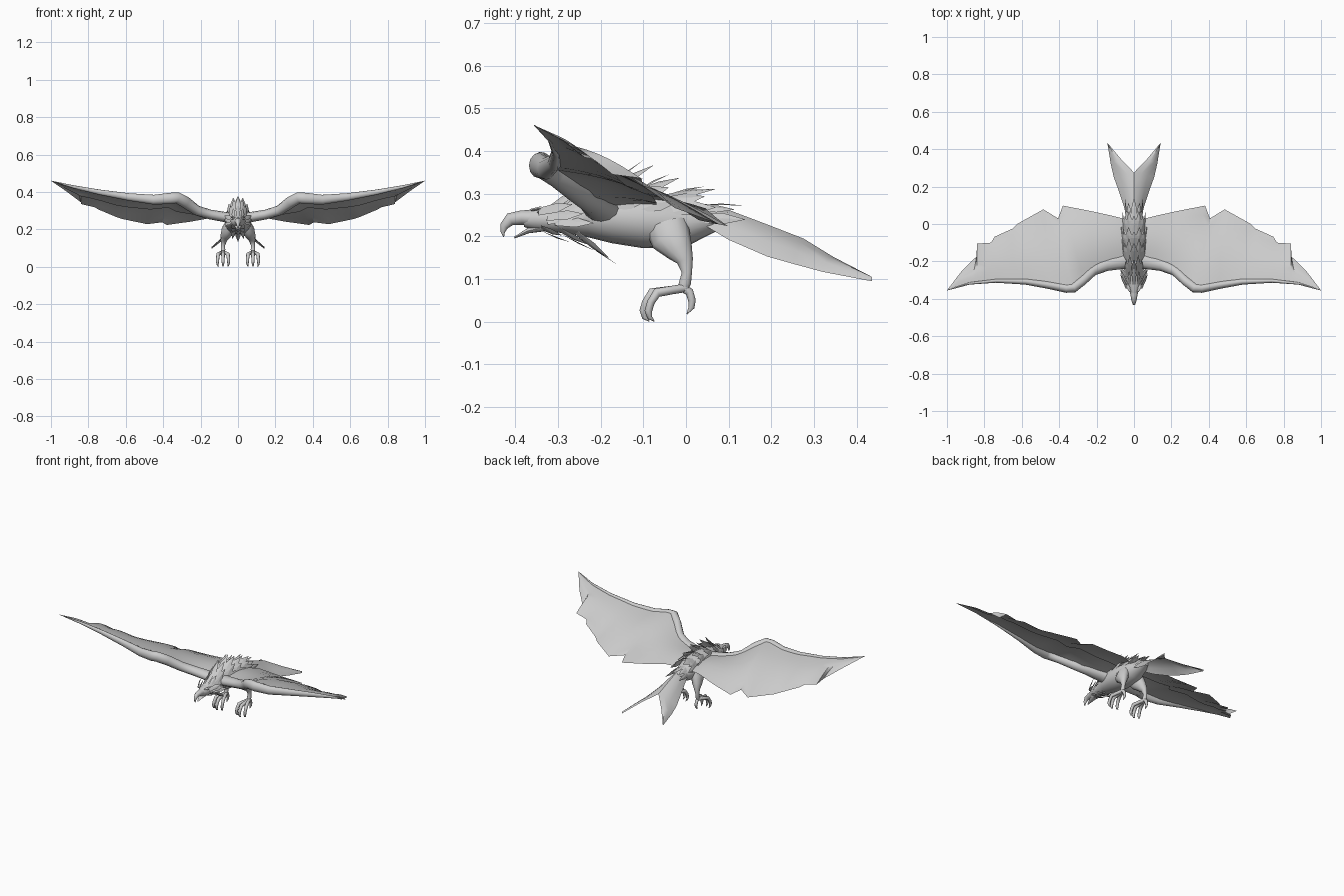
import bpy, bmesh, math
from mathutils import Vector as V

grey = bpy.data.materials.new("feather_grey")
grey.diffuse_color = (0.6, 0.6, 0.6, 1)


def finish(name, verts, faces, mirror=False, smooth=40, recalc=True):
    me = bpy.data.meshes.new(name)
    me.from_pydata([tuple(v) for v in verts], [], faces)
    if recalc:
        bm = bmesh.new()
        bm.from_mesh(me)
        bmesh.ops.recalc_face_normals(bm, faces=bm.faces)
        bm.to_mesh(me)
        bm.free()
    me.materials.append(grey)
    ob = bpy.data.objects.new(name, me)
    bpy.context.collection.objects.link(ob)
    if smooth:
        bpy.context.view_layer.objects.active = ob
        ob.select_set(True)
        bpy.ops.object.shade_smooth_by_angle(angle=math.radians(smooth))
        ob.select_set(False)
    if mirror:
        m = ob.modifiers.new("mirror", 'MIRROR')
        m.use_mirror_merge = False
    return ob


def tube(name, rings, ref=V((1, 0, 0)), n=12, mirror=False):
    """Loft of ellipses along a path; each ring is x, y, z, radius along ref, other radius."""
    c = [V(r[:3]) for r in rings]
    verts, faces = [], []
    for i, r in enumerate(rings):
        t = (c[min(i + 1, len(c) - 1)] - c[max(i - 1, 0)]).normalized()
        s = (ref - t * ref.dot(t)).normalized()
        u = t.cross(s)
        for k in range(n):
            a = 2 * math.pi * k / n
            verts.append(c[i] + s * math.cos(a) * r[3] + u * math.sin(a) * r[4])
    for i in range(len(c) - 1):
        for k in range(n):
            j = (k + 1) % n
            faces.append((i * n + k, i * n + j, i * n + n + j, i * n + n + k))
    faces += [tuple(range(n)), tuple(range(len(verts) - n, len(verts)))]
    return finish(name, verts, faces, mirror, 50)


# Body: y, top z, bottom z, half width
sections = [(-.38, .258, .222, .014), (-.355, .266, .215, .027), (-.32, .27, .21, .036),
            (-.28, .28, .207, .043), (-.23, .299, .198, .055), (-.17, .306, .184, .066),
            (-.10, .305, .173, .070), (-.04, .296, .171, .066), (.01, .28, .182, .056),
            (.06, .268, .208, .042), (.10, .26, .228, .02)]
tube("body", [(0, y, (t + b) / 2, w, (t - b) / 2) for y, t, b, w in sections], n=20)

# Beak, jaw and eyes
tube("hooked_beak", [(0, -.35, .242, .024, .020), (0, -.385, .244, .018, .017),
                     (0, -.412, .240, .013, .015), (0, -.426, .224, .008, .010),
                     (0, -.429, .210, .005, .005), (0, -.427, .199, .001, .001)])
tube("lower_jaw", [(0, -.33, .222, .022, .010), (0, -.37, .213, .015, .006),
                   (0, -.402, .197, .003, .002)])
tube("eye", [(.020, -.341, .256, .008, .005), (.032, -.341, .257, .006, .004)],
     ref=V((0, 1, 0)), n=8, mirror=True)
tube("brow", [(.020, -.362, .262, .005, .003), (.030, -.342, .266, .008, .004),
              (.035, -.315, .264, .003, .002)], n=8, mirror=True)

# Wing arm along the leading edge
tube("wing_arm", [(.02, -.19, .258, .045, .032), (.08, -.205, .268, .038, .027),
                  (.15, -.22, .280, .032, .026), (.22, -.25, .301, .028, .027),
                  (.28, -.305, .345, .026, .031), (.325, -.342, .369, .026, .030),
                  (.36, -.344, .366, .024, .030), (.45, -.327, .359, .021, .026),
                  (.58, -.308, .373, .016, .020), (.74, -.304, .399, .010, .014),
                  (.88, -.318, .428, .006, .008), (1, -.355, .46, .001, .001)],
     ref=V((0, 1, 0)), n=12, mirror=True)

# Wing feathers: ragged sheet from leading edge to trailing edge
lead = [(.05, -.19, .28), (.12, -.21, .288), (.20, -.24, .31), (.27, -.295, .355),
        (.33, -.342, .390), (.45, -.327, .376), (.55, -.312, .382), (.65, -.306, .394),
        (.72, -.304, .402), (.80, -.308, .414), (.87, -.316, .428), (.95, -.336, .446), (1, -.355, .46)]
trail = [(.06, .03, .262), (.12, .045, .266), (.25, .073, .242), (.38, .098, .224),
         (.406, .03, .238), (.485, .078, .228), (.62, .003, .256), (.65, -.025, .266),
         (.745, -.068, .306), (.765, -.10, .318), (.84, -.172, .345), (.92, -.25, .405), (1, -.355, .46)]
trail.insert(10, (.84, -.105, .336))
lead.insert(10, (.84, -.312, .421))


def sheet(name, reach, drop, rows=8):
    verts, faces = [], []
    for a, b in zip(lead, trail):
        a, b = V(a), V(b)
        chord = (b - a).length
        for r in range(rows + 1):
            v = reach * r / rows
            p = a.lerp(b, v)
            p.z += .07 * chord * math.sin(math.pi * v) - drop * min(1, chord * 3)
            verts.append(p)
    m = rows + 1
    for i in range(len(lead) - 1):
        for r in range(rows):
            faces.append((i * m + r, i * m + m + r, i * m + m + r + 1, i * m + r + 1))
    finish(name, verts, faces, True, 30, recalc=False)


sheet("wing_flight_feathers", 1, 0)
sheet("wing_under_coverts", .55, .018, 5)

# Forked tail: ridge in the middle, outer edges lower
inner = [(0, .04, .268), (0, .10, .262), (0, .19, .228), (0, .275, .195), (.068, .345, .152), (.143, .435, .095)]
outer = [(.040, .04, .228), (.056, .10, .192), (.086, .19, .153), (.108, .25, .136), (.124, .32, .117), (.143, .435, .095)]
verts, faces = [], []
for a, b in zip(inner, outer):
    a, b = V(a), V(b)
    for r in range(4):
        p = a.lerp(b, r / 3)
        p.z += .012 * math.sin(math.pi * r / 3)
        verts.append(p)
for i in range(len(inner) - 1):
    for r in range(3):
        faces.append((i * 4 + r, i * 4 + r + 1, i * 4 + r + 5, i * 4 + r + 4))
finish("forked_tail", verts, faces, True, 40)

# Legs and clawed feet
tube("leg", [(.042, -.045, .225, .030, .050), (.056, -.035, .195, .033, .048),
             (.068, -.014, .165, .026, .032), (.076, -.002, .142, .017, .019),
             (.080, .002, .115, .011, .012), (.080, -.002, .092, .012, .014),
             (.080, -.008, .076, .010, .012)], mirror=True)
for i, dx in enumerate((-.026, 0, .026)):
    f = .012 if dx == 0 else 0
    tube("front_toe_%d" % (i + 1),
         [(.080, .002, .080, .009, .010), (.080 + dx * .5, -.035, .074, .010, .010),
          (.080 + dx, -.068 - f, .068, .010, .011), (.080 + dx * 1.1, -.082 - f, .046, .009, .009),
          (.080 + dx * 1.15, -.088 - f, .026, .008, .009), (.080 + dx * 1.1, -.085 - f, .010, .005, .006),
          (.080 + dx, -.074 - f, .001, .001, .001)], n=8, mirror=True)
tube("back_toe", [(.080, -.012, .082, .010, .010), (.080, .008, .070, .010, .010),
                  (.080, .014, .050, .009, .009), (.080, .013, .034, .006, .007),
                  (.080, .002, .018, .001, .001)], n=8, mirror=True)


def feathers(name, items):
    """Pointed kite feathers, each from base to tip with a raised quill."""
    verts, faces = [], []
    for base, tip, width, up in items:
        base, tip = V(base), V(tip)
        side = (tip - base).cross(up).normalized() * width / 2
        mid = base.lerp(tip, .55)
        k = len(verts)
        verts += [base - side * .8, base + side * .8, mid + side, tip, mid - side,
                  mid + up.normalized() * width * .12]
        faces += [(k, k + 1, k + 5), (k + 1, k + 2, k + 5), (k + 2, k + 3, k + 5),
                  (k + 3, k + 4, k + 5), (k + 4, k, k + 5)]
    finish(name, verts, faces, smooth=0, recalc=False)


# Back feather rows: base y, base z, tip y, tip z, half width, count
rows = [("crest", -.325, .268, -.225, .335, .040, 5), ("neck_cape", -.28, .278, -.165, .380, .050, 7),
        ("shoulder_cape", -.20, .302, -.075, .378, .060, 7), ("back_cape", -.12, .304, -.015, .345, .064, 7),
        ("rump_cape", -.05, .296, .07, .317, .058, 7), ("tail_coverts", .02, .275, .14, .272, .045, 5)]
for name, y0, z0, y1, z1, w, n in rows:
    items = []
    for i in range(n):
        a = math.radians(72) * (2 * i / (n - 1) - 1)
        s, c = math.sin(a), math.cos(a)
        dip = (1 - c)
        items.append(((w * .95 * s, y0, z0 - .045 * dip),
                      (w * 1.12 * s, y1 - (.025 if i % 2 else 0), z1 - (z1 - z0 + .05) * dip),
                      w * .62, V((s, 0, c))))
    feathers(name + "_feathers", items)

# Cheek ruffs and throat feathers
cheeks = [((x * .038, -.345 + .02 * j, .258 - .012 * j), (x * .074, -.265 + .025 * j, .275 - .022 * j),
           .026, V((x, 0, .6))) for x in (-1, 1) for j in range(3)]
feathers("cheek_ruff", cheeks)
throat = []
for j, (y0, z0, y1, z1) in enumerate([(-.34, .213, -.27, .186), (-.30, .210, -.21, .165), (-.26, .204, -.16, .133)]):
    for i in (-1, 0, 1):
        throat.append(((i * .022, y0, z0 + .008 * abs(i)), (i * .030, y1 - .02 * abs(i), z1 + .016 * abs(i)),
                       .026, V((i * .5, 0, -1))))
feathers("throat_feathers", throat)
